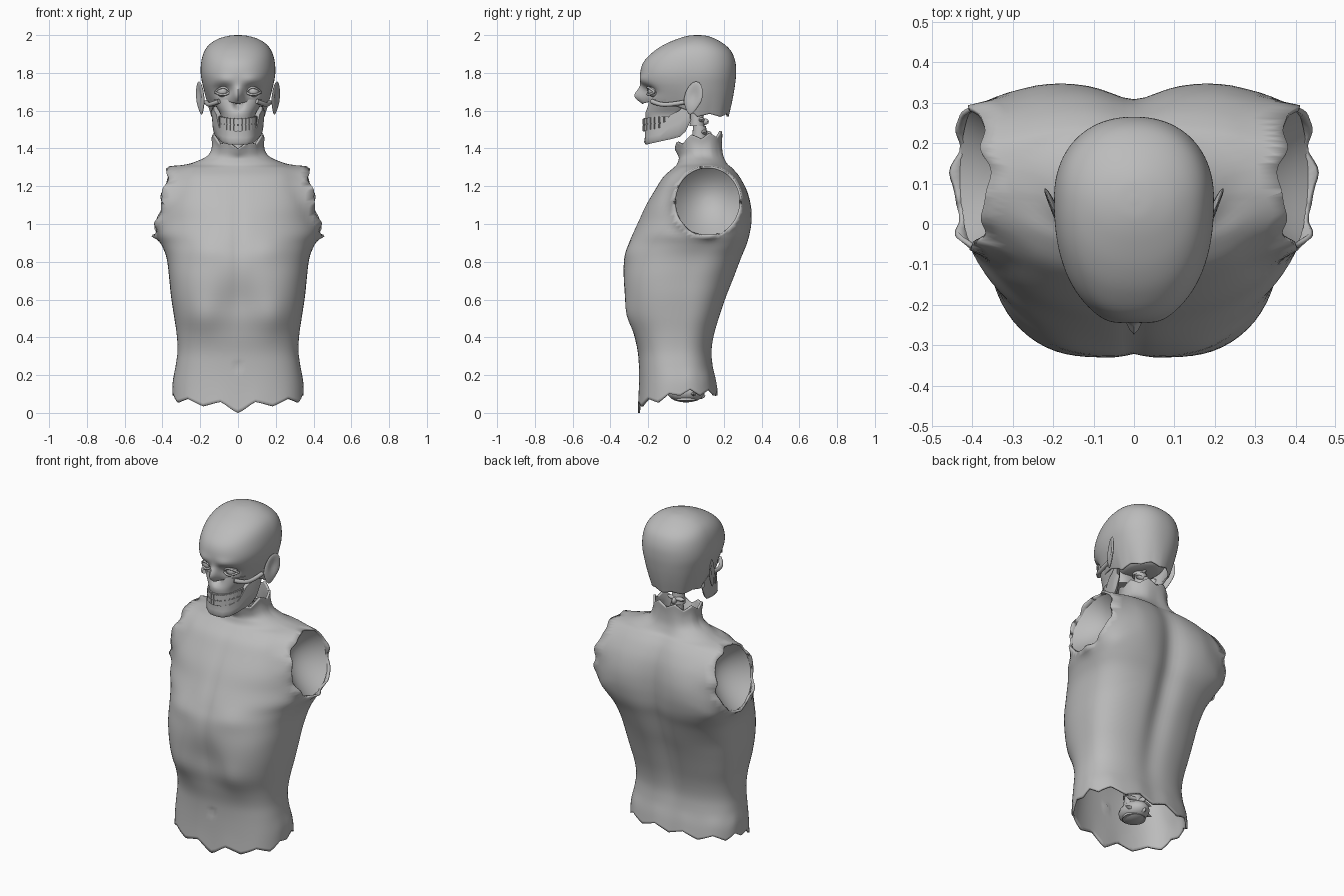
import bpy, bmesh, math
from mathutils import Vector

if "Cube" in bpy.data.objects:
    bpy.data.objects.remove(bpy.data.objects["Cube"])

mat = bpy.data.materials.new("bone grey")
mat.diffuse_color = (0.5, 0.5, 0.5, 1)
mat.use_nodes = True
mat.node_tree.nodes["Principled BSDF"].inputs["Base Color"].default_value = mat.diffuse_color
SEG = 96


def finish(name, bm, thick=0, angle=50):
    me = bpy.data.meshes.new(name)
    bm.to_mesh(me)
    bm.free()
    ob = bpy.data.objects.new(name, me)
    bpy.context.collection.objects.link(ob)
    me.materials.append(mat)
    bpy.ops.object.select_all(action='DESELECT')
    ob.select_set(True)
    bpy.context.view_layer.objects.active = ob
    bpy.ops.object.shade_smooth_by_angle(angle=math.radians(angle))
    if thick:
        m = ob.modifiers.new("wall", 'SOLIDIFY')
        m.thickness, m.offset = thick, -1


def zigzag(i, period=8):
    return abs((i % period) / (period / 2) - 1) * -2 + 1


def bump(v, c, w):
    return math.exp(-((v - c) / w) ** 2)


def spline(rows, sub):
    """Catmull-Rom through table rows."""
    out = []
    for k in range(len(rows) - 1):
        a, b, c, d = (rows[max(0, min(len(rows) - 1, k + j))] for j in (-1, 0, 1, 2))
        for s in range(sub):
            t = s / sub
            out.append([0.5 * (2 * q + (r - p) * t + (2 * p - 5 * q + 4 * r - w) * t * t
                               + (3 * q - p - 3 * r + w) * t ** 3) for p, q, r, w in zip(a, b, c, d)])
    return out + [list(rows[-1])]


def loft(rows, sub, bottom=None, top=None, shape=None, caps=(False, False), seg=SEG):
    """Rows are z, half width, mid y, front y, back y, front and back roundness."""
    bm = bmesh.new()
    rings = []
    z0, z1 = rows[0][0], rows[-1][0]
    for z, hw, yc, yf, yb, nf, nb in spline(rows, sub):
        ring = []
        for i in range(seg):
            th = 2 * math.pi * i / seg
            c, s = math.cos(th), math.sin(th)
            n, d = (nf, yc - yf) if s < 0 else (nb, yb - yc)
            r = (abs(c) ** n + abs(s) ** n) ** (-1 / n)
            p = Vector((hw * r * c, yc + d * r * s, z))
            if bottom:
                p.z += (bottom(i, -s) - z0) * max(0, 1 - (z - z0) / 0.16)
            if top:
                p.z += (top(i, -s) - z1) * max(0, 1 - (z1 - z) / 0.14)
            if shape:
                p.y += shape(p, -s)
            ring.append(bm.verts.new(p))
        rings.append(ring)
    for a, b in zip(rings, rings[1:]):
        for i in range(seg):
            j = (i + 1) % seg
            bm.faces.new((a[i], a[j], b[j], b[i]))
    if caps[0]:
        bm.faces.new(rings[0][::-1])
    if caps[1]:
        bm.faces.new(rings[-1])
    return bm


# torso shell
torso_rows = [
    (.08, .348, -.03, -.255, .17, 2.6, 2.6), (.16, .345, -.03, -.25, .16, 2.6, 2.6),
    (.25, .33, -.04, -.25, .145, 2.6, 2.6), (.33, .32, -.04, -.258, .14, 2.6, 2.6),
    (.42, .325, -.03, -.285, .155, 2.6, 2.6), (.52, .34, -.01, -.325, .185, 2.7, 2.6),
    (.62, .355, 0, -.34, .22, 2.7, 2.6), (.72, .365, .02, -.34, .26, 2.7, 2.6),
    (.82, .378, .05, -.328, .295, 2.5, 3), (.89, .405, .08, -.305, .32, 2.3, 3.5),
    (.95, .435, .1, -.282, .332, 2.2, 4), (1.02, .43, .11, -.25, .338, 2.2, 4.5),
    (1.1, .41, .11, -.212, .335, 2.4, 4.5), (1.18, .39, .12, -.165, .318, 2.5, 4),
    (1.25, .375, .14, -.12, .285, 2.5, 3), (1.295, .36, .15, -.07, .25, 2.2, 2.2),
    (1.315, .27, .13, -.05, .23, 2, 2), (1.345, .19, .1, -.04, .215, 2, 2),
    (1.38, .152, .09, -.04, .205, 2, 2), (1.43, .138, .085, -.05, .2, 2, 2),
    (1.48, .14, .08, -.06, .2, 2, 2)]


def torso_shape(p, f):
    x = abs(p.x)
    if f < 0:  # spine groove and shoulder blades
        return -f * (-.035 * bump(x, 0, .07) * bump(p.z, .85, .5) + .012 * bump(x, .2, .1) * bump(p.z, 1.05, .15))
    dy = .01 * bump(x, 0, .025) * bump(p.z, .9, .3)                # breastbone line
    dy -= .014 * bump(x, .18, .1) * bump(p.z, .87, .06)            # chest muscles
    dy += .036 * bump(x, 0, .12) * bump(p.z, .58, .14)             # hollow under ribs
    dy -= .014 * bump(x, .19, .07) * bump(p.z, .5, .1)             # rib edge
    dy += .012 * bump(x, 0, .012) * bump(p.z, .25, .014)           # navel
    return dy * f


bm = loft(torso_rows, 4,
          lambda i, f: .108 - .064 * max(0, f) ** .8 - .028 * max(0, f) ** 60 + .016 * zigzag(i),
          lambda i, f: (1.465 - .055 * f * f if f > 0 else 1.465 + .015 * f * f) + .015 * zigzag(i, 12), torso_shape)

# arm openings cut into the shell, with ragged rims
CY, CZ, RY, RZ = .115, 1.12, .18, .187


def rim_x(z):
    return .365 + (1.305 - z) * .22


def hole_dist(p):
    return math.hypot((p.y - CY) / RY, (p.z - CZ) / RZ)


inside = [f for f in bm.faces if abs(f.calc_center_median().x) > .25 and hole_dist(f.calc_center_median()) < 1]
bmesh.ops.delete(bm, geom=inside, context='FACES')
near = [v for v in bm.verts if abs(v.co.x) > .25 and hole_dist(v.co) < 1.35]
rim = [v for v in near if v.is_boundary]
for v in rim:
    a = math.atan2((v.co.z - CZ) / RZ, (v.co.y - CY) / RY)
    v.co.y, v.co.z = CY + RY * math.cos(a), CZ + RZ * math.sin(a)
    v.co.x = math.copysign(rim_x(v.co.z) + .009 * math.sin(a * 7) + .004 * math.sin(a * 12), v.co.x)
soft = [v for v in near if not v.is_boundary]
for k in range(5):
    bmesh.ops.smooth_vert(bm, verts=soft, factor=.5, use_axis_x=True, use_axis_y=True, use_axis_z=True)
finish("torso", bm, .012)

# hollow cups closing the arm openings
for side, tag in ((1, "left"), (-1, "right")):
    bm = bmesh.new()
    rings = []
    for k in range(10):
        r = .985 * (1 - k / 10)
        ring = []
        for i in range(40):
            a = 2 * math.pi * i / 40
            z = CZ + RZ * r * math.sin(a)
            ring.append(bm.verts.new((side * (rim_x(z) - .012 - .12 * (1 - r * r)), CY + RY * r * math.cos(a), z)))
        rings.append(ring)
    for a, b in zip(rings, rings[1:]):
        for i in range(40):
            j = (i + 1) % 40
            bm.faces.new((a[i], a[j], b[j], b[i])[::side])
    bm.faces.new(rings[-1][::side])
    finish("arm_socket_" + tag, bm)


def add_ball(bm, loc, size, u=16, v=10):
    r = bmesh.ops.create_uvsphere(bm, u_segments=u, v_segments=v, radius=1)["verts"]
    for q in r:
        q.co = Vector((q.co.x * size[0], q.co.y * size[1], q.co.z * size[2])) + Vector(loc)
    return r


# spine inside the torso and neck
path = [(.07, .0), (.33, .0), (.7, .1), (1.0, .19), (1.2, .165), (1.35, .1), (1.64, .04)]
bm = bmesh.new()
for k in range(24):
    z = .1 + k * .066
    for (za, ya), (zb, yb) in zip(path, path[1:]):
        if za <= z <= zb:
            y = ya + (yb - ya) * (z - za) / (zb - za)
    r = .064 - .026 * k / 23
    body = bmesh.ops.create_cone(bm, cap_ends=True, segments=16, radius1=r, radius2=r * .85, depth=.068)["verts"]
    bmesh.ops.translate(bm, verts=body, vec=(0, y, z))
    add_ball(bm, (0, y + r, z - .01), (.014, r * .6, .018), 8, 6)
    add_ball(bm, (0, y + r * .6, z), (r * 1.5, .018, .014), 8, 6)
add_ball(bm, (0, .0, .11), (.075, .1, .055))
finish("spine", bm, angle=40)

# head skin shell
head_rows = [
    (1.58, .14, .06, -.205, .225, 2.3, 2.2), (1.65, .163, .06, -.22, .243, 2.3, 2.2),
    (1.72, .183, .06, -.232, .257, 2.3, 2.2), (1.79, .197, .06, -.243, .265, 2.3, 2.2),
    (1.855, .195, .06, -.226, .262, 2.2, 2.2), (1.91, .18, .06, -.175, .242, 2.2, 2.2),
    (1.95, .152, .06, -.115, .205, 2.1, 2.1), (1.98, .105, .06, -.045, .155, 2, 2),
    (1.996, .05, .06, .01, .11, 2, 2), (2.0, .008, .06, .052, .068, 2, 2)]


def head_shape(p, f):
    if f < .2:
        return 0
    x = abs(p.x)
    nose = .055 * bump(x, 0, .024) * bump(p.z, 1.675, .045)
    socket = .03 * bump(x, .08, .042) * bump(p.z, 1.705, .03)
    brow = .01 * bump(x, .07, .05) * bump(p.z, 1.762, .025)
    return socket - nose - brow


bm = loft(head_rows, 6, lambda i, f: (1.575 + .068 * f ** .6 if f > 0 else 1.575) + .008 * zigzag(i, 12),
          None, head_shape, (False, True))
finish("head", bm, .01)

# skull underside and upper jaw
bm = loft([(1.6, .08, .05, -.06, .16, 2, 2), (1.63, .12, .05, -.15, .2, 2, 2),
           (1.67, .14, .05, -.18, .21, 2, 2)], 3, caps=(True, True), seg=32)
finish("skull_base", bm)
bm = loft([(1.55, .088, -.08, -.212, .0, 2.4, 3), (1.585, .095, -.08, -.216, .0, 2.4, 3),
           (1.62, .115, -.08, -.208, .0, 2.4, 3), (1.66, .135, -.08, -.2, .0, 2.4, 3)], 3,
          shape=lambda p, f: .05 * bump(p.x, 0, .022) * bump(p.z, 1.635, .022) * max(0, f),
          caps=(True, True))
finish("upper_jaw", bm)

# lower jaw: horseshoe band, then upright branches; columns are x, y, bottom z, top z
half = [(0, -.222, 1.42, 1.495), (.045, -.217, 1.42, 1.495), (.08, -.19, 1.427, 1.5),
        (.1, -.14, 1.438, 1.51), (.115, -.085, 1.45, 1.58), (.126, -.04, 1.462, 1.6),
        (.133, -.01, 1.49, 1.63), (.138, .02, 1.55, 1.63)]
cols = [(-x, y, a, b) for x, y, a, b in half[:0:-1]] + half
bm = bmesh.new()
rings = []
for x, y, a, b in cols:
    d = Vector((x, y + .02, 0)).normalized() * .028
    rings.append([bm.verts.new(q) for q in (
        (x * .93, y + .008, a), (x, y, a + .014), (x * 1.02, y + .004, (a + b) / 2), (x, y + .004, b),
        (x - d.x, y - d.y, b), (x - d.x, y - d.y, a + .006))])
for p, q in zip(rings, rings[1:]):
    for i in range(6):
        j = (i + 1) % 6
        bm.faces.new((p[i], q[i], q[j], p[j]))
bm.faces.new(rings[0])
bm.faces.new(rings[-1][::-1])
bmesh.ops.recalc_face_normals(bm, faces=bm.faces)
finish("lower_jaw", bm, angle=60)

# teeth rows
for name, zc, h in (("upper_teeth", 1.541, .036), ("lower_teeth", 1.507, .034)):
    bm = bmesh.new()
    for k in range(16):
        a = math.radians(-86 + 172 * k / 15)
        width = .021 + .004 * abs(math.sin(a))
        vs = bmesh.ops.create_cube(bm, size=1)["verts"]
        for v in vs:
            w = Vector((v.co.x * width, v.co.y * .024, v.co.z * h))
            v.co = Vector((.091 * math.sin(a) + w.x * math.cos(a) - w.y * math.sin(a),
                           -.09 - .128 * math.cos(a) + w.x * math.sin(a) + w.y * math.cos(a),
                           zc + w.z + .012 * math.sin(a) ** 2))
    bmesh.ops.bevel(bm, geom=bm.edges[:], offset=.003, segments=2, affect='EDGES')
    finish(name, bm)

# eyes, eyelids, cheek arches and ears, mirrored
for side, tag in ((1, "left"), (-1, "right")):
    bm = bmesh.new()
    add_ball(bm, (side * .08, -.168, 1.702), (.033, .033, .031), 20, 14)
    finish("eyeball_" + tag, bm)

    def tube(name, pts, radius):
        cu = bpy.data.curves.new(name, 'CURVE')
        cu.dimensions, cu.bevel_depth, cu.bevel_resolution, cu.use_fill_caps = '3D', radius, 3, True
        sp = cu.splines.new('NURBS')
        sp.points.add(len(pts) - 1)
        for q, p in zip(sp.points, pts):
            q.co = (side * p[0], p[1], p[2], 1)
        sp.use_endpoint_u, sp.order_u = True, 3
        cu.materials.append(mat)
        bpy.context.collection.objects.link(bpy.data.objects.new(name, cu))

    for lid, s in (("upper", 1), ("lower", -.7)):
        tube(f"{lid}_eyelid_{tag}", [(.042, -.195, 1.698), (.06, -.205, 1.7 + s * .022),
                                     (.095, -.198, 1.7 + s * .024), (.122, -.165, 1.698)], .006)
    tube("cheek_arch_" + tag, [(.1, -.18, 1.65), (.135, -.15, 1.635), (.158, -.09, 1.63), (.168, -.01, 1.645)], .012)
    # ear: dished shell narrowing to the lobe, leaning outwards at the rear
    bm = bmesh.new()
    for v in add_ball(bm, (0, 0, 0), (.011, .048, .087), 24, 16):
        k = 1 + 5 * min(0, v.co.z + .015)
        dish = -.013 * bump(v.co.y, 0, .025) * bump(v.co.z, .015, .045) if v.co.x * side > 0 else 0
        y = v.co.y * k
        v.co = Vector((side * (.2 + v.co.x * side + dish + y * .4 + v.co.z * .08), .038 + y + v.co.z * .18,
                       1.667 + v.co.z))
    bmesh.ops.recalc_face_normals(bm, faces=bm.faces)
    finish("ear_" + tag, bm)
